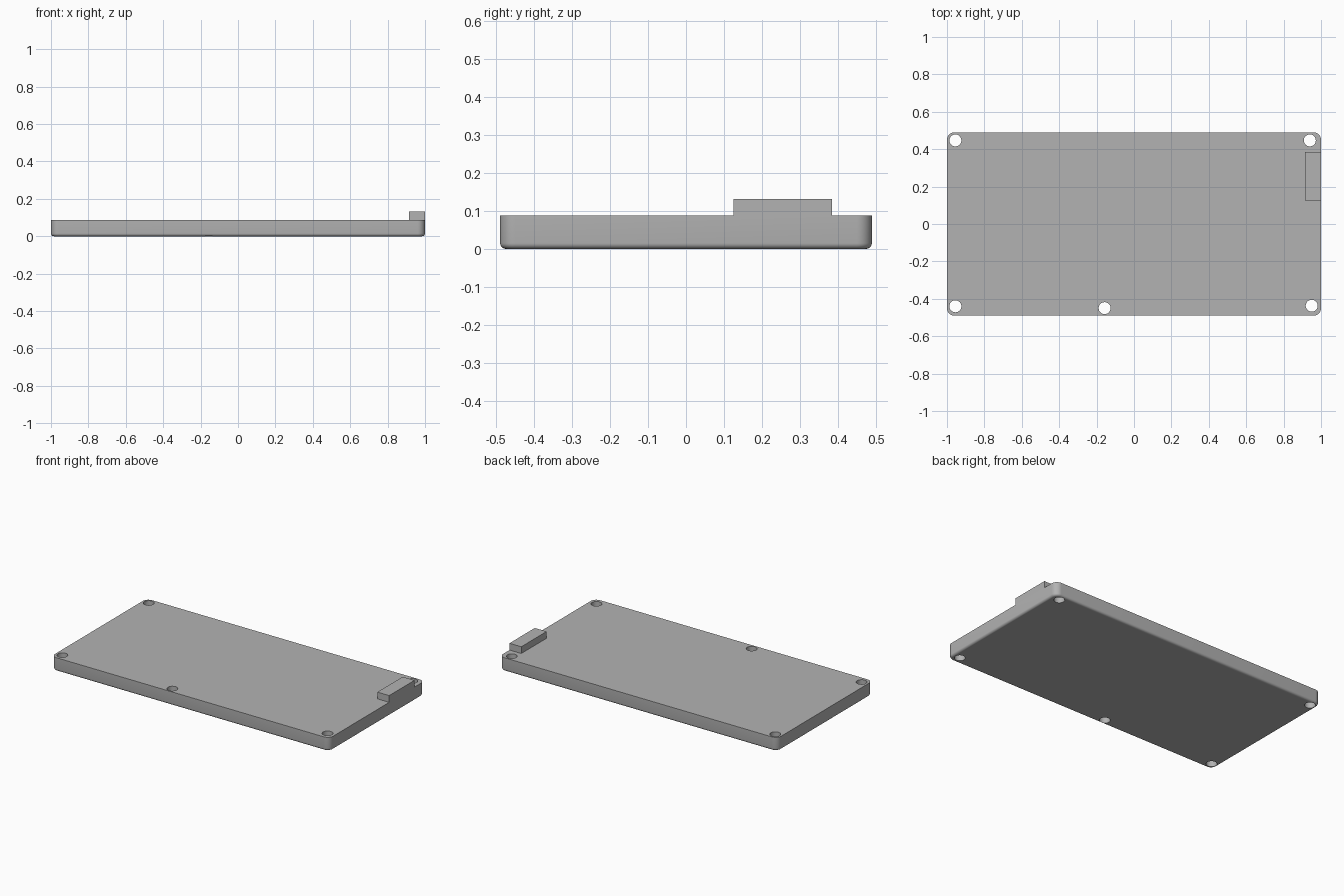
import bpy, bmesh, math

cube = bpy.data.objects.get("Cube")
if cube:
    bpy.data.objects.remove(cube, do_unlink=True)

HALF_Y, HEIGHT = 0.49, 0.088
HOLE_RADIUS = 0.032
HOLES = [(-0.955, 0.447), (0.94, 0.447), (-0.955, -0.44), (0.95, -0.437), (-0.157, -0.45)]

grey = bpy.data.materials.new("plain grey")
grey.use_nodes = True
colour = (0.45, 0.45, 0.45, 1)
grey.diffuse_color = colour
grey.node_tree.nodes["Principled BSDF"].inputs["Base Color"].default_value = colour


def box(name, low, high):
    """Axis-aligned box between two corners."""
    bm = bmesh.new()
    bmesh.ops.create_cube(bm, size=1)
    for v in bm.verts:
        v.co = [high[i] if v.co[i] > 0 else low[i] for i in range(3)]
    return add_object(name, bm)


def add_object(name, bm):
    mesh = bpy.data.meshes.new(name)
    bm.to_mesh(mesh)
    bm.free()
    mesh.materials.append(grey)
    obj = bpy.data.objects.new(name, mesh)
    bpy.context.collection.objects.link(obj)
    return obj


# Cover plate: rounded corners, then a small round along the bottom rim
plate = box("cover_plate", (-1, -HALF_Y, 0), (1, HALF_Y, HEIGHT))
bm = bmesh.new()
bm.from_mesh(plate.data)
upright = [e for e in bm.edges if abs(e.verts[0].co.z - e.verts[1].co.z) > 0.01]
bmesh.ops.bevel(bm, geom=upright, offset=0.04, segments=10, profile=0.5, affect='EDGES')
rim = [e for e in bm.edges if all(v.co.z < 0.001 for v in e.verts)]
bmesh.ops.bevel(bm, geom=rim, offset=0.015, segments=5, profile=0.5, affect='EDGES')
bm.to_mesh(plate.data)
bm.free()

# Screw holes drilled through the plate
cutters = []
for x, y in HOLES:
    bm = bmesh.new()
    bmesh.ops.create_cone(bm, cap_ends=True, segments=40, radius1=HOLE_RADIUS,
                          radius2=HOLE_RADIUS, depth=0.4)
    bmesh.ops.translate(bm, verts=bm.verts, vec=(x, y, 0.05))
    cutter = add_object("hole_cutter", bm)
    cutter.hide_render = True
    cutters.append(cutter)
    drill = plate.modifiers.new("screw_hole", 'BOOLEAN')
    drill.operation, drill.solver, drill.object = 'DIFFERENCE', 'EXACT', cutter

bpy.ops.object.select_all(action='DESELECT')
plate.select_set(True)
bpy.context.view_layer.objects.active = plate
for modifier in list(plate.modifiers):
    bpy.ops.object.modifier_apply(modifier=modifier.name)
for cutter in cutters:
    bpy.data.objects.remove(cutter, do_unlink=True)
bpy.ops.object.shade_smooth_by_angle(angle=math.radians(30))

# Raised block flush with the left end
box("raised_block", (0.915, 0.125, HEIGHT - 0.01), (1, 0.385, 0.132))
